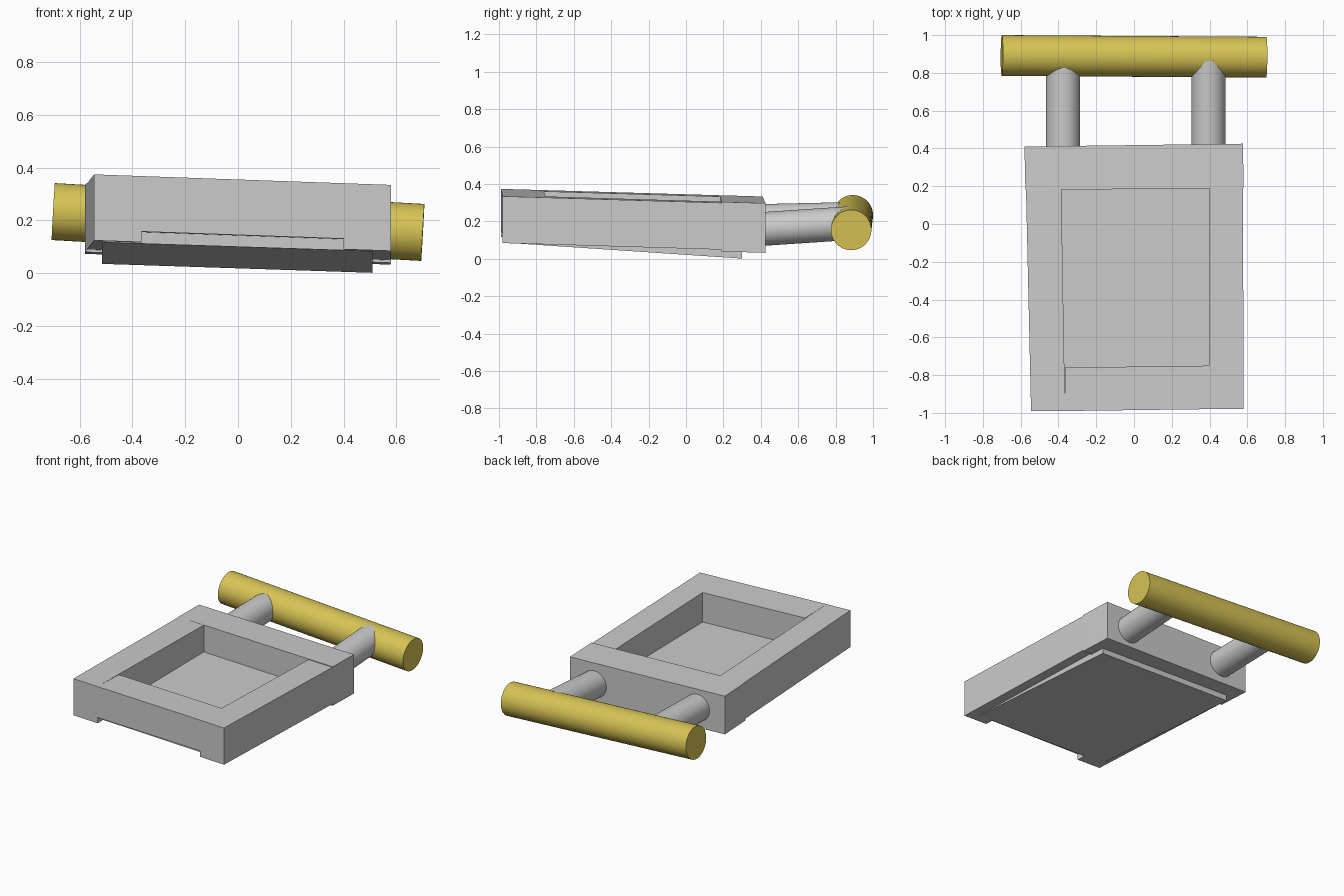
import bpy
import bmesh
from mathutils import Vector

if "Cube" in bpy.data.objects:
    bpy.data.objects.remove(bpy.data.objects["Cube"])


def top(x, y):
    # tilted plane of the tray's upper rim
    return 0.355 - 0.035 * x - 0.03 * (y + 1)


def slab(name, plan, upper, lower):
    # four-cornered block between two height functions
    bm = bmesh.new()
    lo = [bm.verts.new((x, y, lower(x, y))) for x, y in plan]
    hi = [bm.verts.new((x, y, upper(x, y))) for x, y in plan]
    bm.faces.new(lo[::-1])
    bm.faces.new(hi)
    for i in range(4):
        j = (i + 1) % 4
        bm.faces.new((lo[i], lo[j], hi[j], hi[i]))
    bmesh.ops.recalc_face_normals(bm, faces=bm.faces[:])
    mesh = bpy.data.meshes.new(name)
    bm.to_mesh(mesh)
    bm.free()
    ob = bpy.data.objects.new(name, mesh)
    bpy.context.collection.objects.link(ob)
    return ob


def rod(name, a, b, radius):
    # smooth cylinder between two points
    a, b = Vector(a), Vector(b)
    bpy.ops.mesh.primitive_cylinder_add(vertices=64, radius=radius,
                                        depth=(b - a).length, location=(a + b) / 2)
    ob = bpy.context.object
    ob.name = name
    ob.rotation_euler = (b - a).to_track_quat('Z', 'Y').to_euler()
    bpy.ops.object.shade_smooth_by_angle()
    return ob


def under(depth):
    return lambda x, y: top(x, y) - depth


# Tray walls
slab("left_wall", [(-0.545, -0.99), (-0.365, -0.99), (-0.385, 0.19), (-0.572, 0.19)],
     top, under(0.25))
slab("right_wall", [(0.40, -0.98), (0.58, -0.98), (0.577, 0.19), (0.40, 0.19)],
     top, under(0.25))
slab("front_wall", [(-0.365, -0.99), (0.40, -0.98), (0.40, -0.75), (-0.365, -0.76)],
     top, under(0.21))
slab("back_wall", [(-0.575, 0.18), (0.58, 0.19), (0.577, 0.425), (-0.58, 0.41)],
     lambda x, y: top(x, y) + 0.005 * (x > 0), under(0.26))

# Wedge-shaped tray floor
slab("tray_floor", [(-0.515, -0.92), (0.51, -0.92), (0.51, 0.30), (-0.515, 0.30)],
     lambda x, y: top(x, y) - 0.18 - 0.02 * (0.3 - y),
     lambda x, y: 0.018 - 0.033 * x + 0.067 * (0.3 - y))

# Support rods and handle
rod("left_support", (-0.375, 0.30, 0.20), (-0.375, 0.87, 0.213), 0.09)
rod("right_support", (0.395, 0.30, 0.152), (0.395, 0.87, 0.19), 0.09)
handle = rod("handle", (-0.70, 0.892, 0.233), (0.70, 0.883, 0.154), 0.108)
yellow = bpy.data.materials.new("yellow")
yellow.diffuse_color = (0.68, 0.55, 0.09, 1)
yellow.use_nodes = True
yellow.node_tree.nodes["Principled BSDF"].inputs["Base Color"].default_value = yellow.diffuse_color
handle.data.materials.append(yellow)
